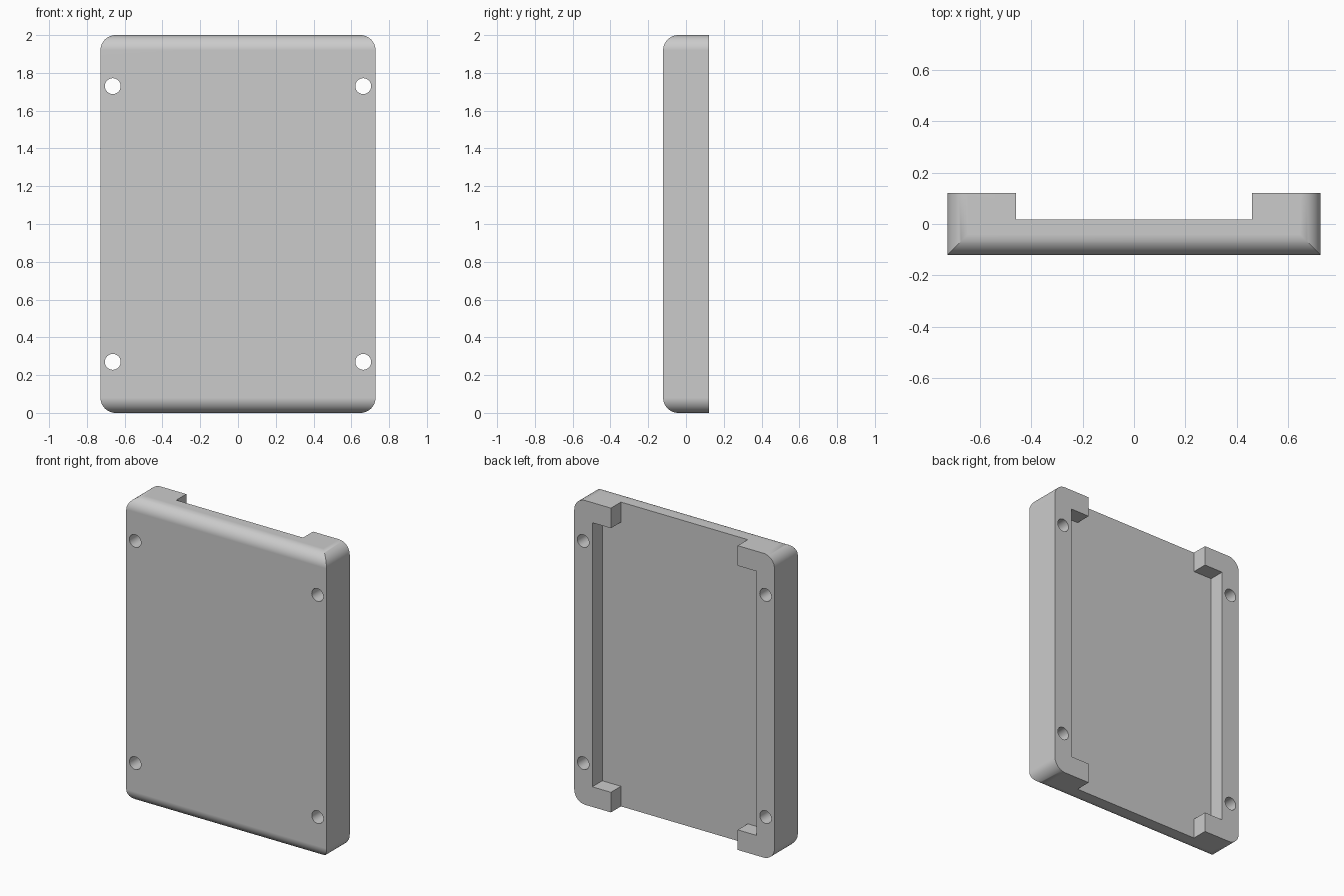
import bpy
import bmesh
from math import sin, cos, pi

W, D, H = 0.728, 0.121, 2.0      # half width, half depth, height
R = 0.08                         # edge rounding
FLOOR = 0.017                    # pocket floor

default = bpy.data.objects.get("Cube")
if default:
    bpy.data.objects.remove(default, do_unlink=True)

grey = bpy.data.materials.new("light grey")
grey.use_nodes = True
colour = (0.6, 0.6, 0.6, 1)
grey.diffuse_color = colour
grey.node_tree.nodes["Principled BSDF"].inputs["Base Color"].default_value = colour


def rounded(a0, a1, corners, steps=14):
    """Outline from a0 to a1 across and 0 to H up; corners says which are round."""
    spots = [(a1, 0, -1, 1), (a1, H, -1, -1), (a0, H, 1, -1), (a0, 0, 1, 1)]
    points = []
    for k, (a, z, da, dz) in enumerate(spots):
        if not corners[k]:
            points.append((a, z))
            continue
        for i in range(steps + 1):
            t = (k - 1) * pi / 2 + i / steps * pi / 2
            points.append((a + da * R + R * cos(t), z + dz * R + R * sin(t)))
    return points


def extrude(name, points, offset):
    """Close an outline and extrude it by the offset vector."""
    bm = bmesh.new()
    face = bm.faces.new([bm.verts.new(p) for p in points])
    new = bmesh.ops.extrude_face_region(bm, geom=[face])["geom"]
    verts = [v for v in new if isinstance(v, bmesh.types.BMVert)]
    bmesh.ops.translate(bm, verts=verts, vec=offset)
    bmesh.ops.recalc_face_normals(bm, faces=bm.faces)
    mesh = bpy.data.meshes.new(name)
    bm.to_mesh(mesh)
    bm.free()
    mesh.materials.append(grey)
    obj = bpy.data.objects.new(name, mesh)
    bpy.context.collection.objects.link(obj)
    return obj


def combine(target, cutter, operation):
    """Apply a boolean and drop the cutter."""
    bpy.context.view_layer.objects.active = target
    mod = target.modifiers.new("cut", 'BOOLEAN')
    mod.operation, mod.solver, mod.object = operation, 'EXACT', cutter
    bpy.ops.object.modifier_apply(modifier=mod.name)
    bpy.data.objects.remove(cutter, do_unlink=True)


# Panel: rounded front outline crossed with a side outline rounded at the front
front = [(a, -D, z) for a, z in rounded(-W, W, (1, 1, 1, 1))]
case = extrude("back_cover", front, (0, 2 * D, 0))
side = [(-W - 0.1, a, z) for a, z in rounded(-D, D, (0, 0, 1, 1))]
combine(case, extrude("side_cutter", side, (2 * W + 0.2, 0, 0)), 'INTERSECT')

# Pocket: open at top and bottom, wider between the four corner tabs
TAB, RAIL, LIP = 0.461, 0.597, 0.132
half = [(TAB, -0.1), (TAB, LIP), (RAIL, LIP), (RAIL, H - LIP), (TAB, H - LIP), (TAB, H + 0.1)]
pocket = half + [(-x, z) for x, z in reversed(half)]
combine(case, extrude("pocket_cutter", [(x, FLOOR, z) for x, z in pocket], (0, 0.3, 0)), 'DIFFERENCE')

# Screw holes through both rails
for x in (-0.663, 0.663):
    for z in (0.27, 1.73):
        ring = [(x + 0.042 * cos(i * pi / 20), -0.3, z + 0.042 * sin(i * pi / 20)) for i in range(40)]
        combine(case, extrude("hole_cutter", ring, (0, 0.6, 0)), 'DIFFERENCE')

# Smooth rounding with flat faces kept flat
bpy.ops.object.select_all(action='DESELECT')
case.select_set(True)
bpy.context.view_layer.objects.active = case
bpy.ops.object.shade_smooth_by_angle(angle=0.4)
weighted = case.modifiers.new("flat faces", 'WEIGHTED_NORMAL')
weighted.keep_sharp = True
